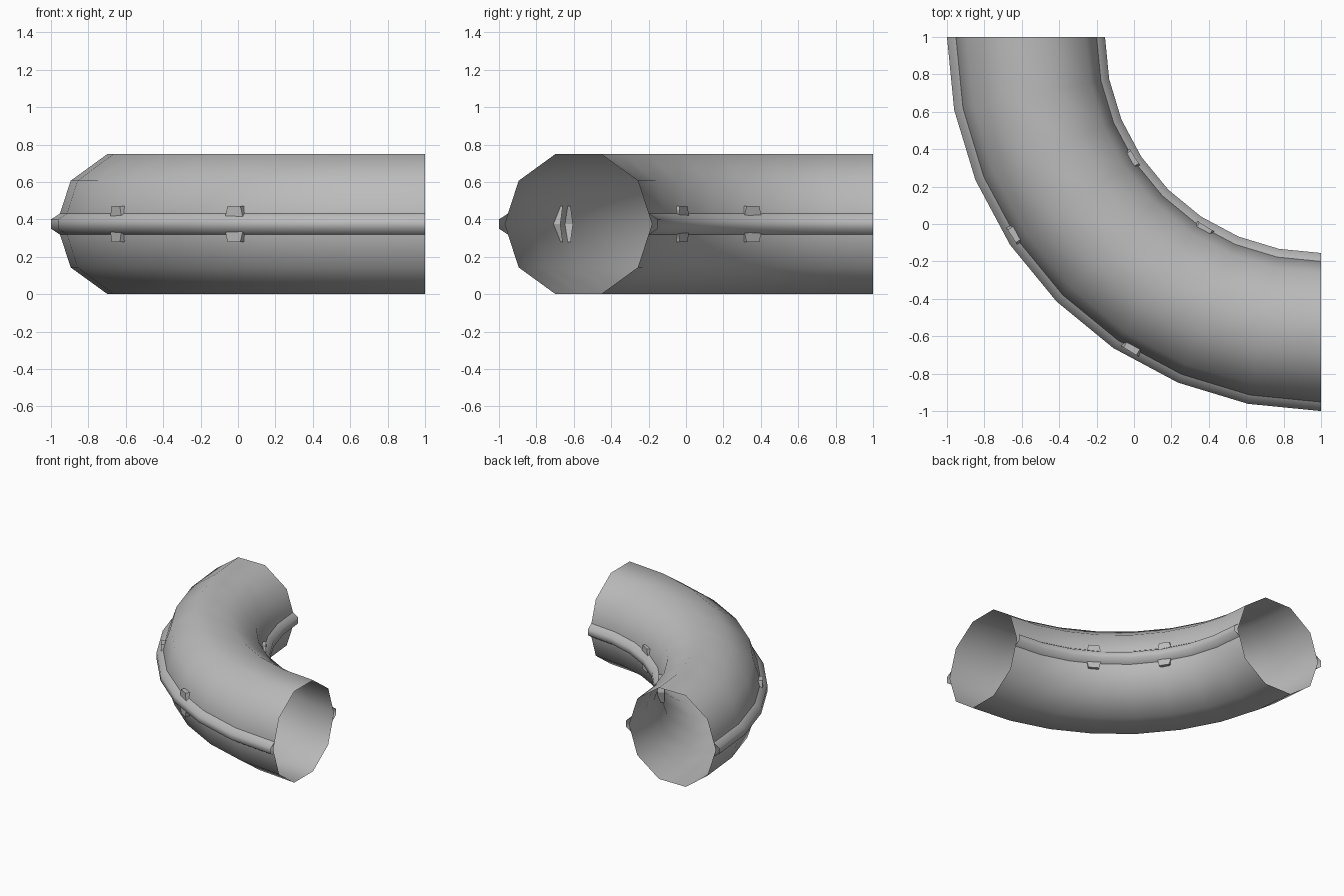
import bpy, bmesh
from math import sin, cos, pi, radians, atan2
from mathutils import Vector

cube = bpy.data.objects.get("Cube")
if cube:
    bpy.data.objects.remove(cube)

BEND = Vector((1, 1, 0))      # axis of the quarter bend
R, r = 1.576, 0.394           # bend radius, pipe radius
MID = r * sin(radians(72))    # pipe centre height
STEPS = 8

grey = bpy.data.materials.new("plain_grey")
grey.use_nodes = True
colour = (0.5, 0.5, 0.5, 1)
grey.diffuse_color = colour
grey.node_tree.nodes["Principled BSDF"].inputs["Base Color"].default_value = colour


def place(radius, angle, z, along=0):
    """Point at a radius and angle round the bend, shifted along the tangent."""
    out = Vector((-cos(angle), -sin(angle), 0))
    tangent = Vector((sin(angle), -cos(angle), 0))
    return BEND + out * radius + tangent * along + Vector((0, 0, MID + z))


def finish(name, bm, smooth, angle=None):
    """Turn faces away from the pipe centreline and make the object."""
    bm.normal_update()
    for f in bm.faces:
        c = f.calc_center_median()
        a = atan2(1 - c.y, 1 - c.x) if angle is None else angle
        if f.normal.dot(c - place(R, a, 0)) < 0:
            f.normal_flip()
        f.smooth = smooth
    mesh = bpy.data.meshes.new(name)
    bm.to_mesh(mesh)
    bm.free()
    mesh.materials.append(grey)
    bpy.context.collection.objects.link(bpy.data.objects.new(name, mesh))


def sweep(name, section, closed):
    """Sweep a (radius, height) section round the quarter bend."""
    bm = bmesh.new()
    rings = [[bm.verts.new(place(p, i * pi / 2 / STEPS, z)) for p, z in section]
             for i in range(STEPS + 1)]
    n = len(section)
    for a, b in zip(rings, rings[1:]):
        for j in range(n if closed else n - 1):
            k = (j + 1) % n
            bm.faces.new((a[j], a[k], b[k], b[j]))
    finish(name, bm, True)


def clip(name, face_radius, root_radius, angle):
    """Six-sided bracket plate, open at the back, set through the pipe wall."""
    outline = [(-0.065, 0), (-0.04, 0.097), (0.04, 0.097),
               (0.065, 0), (0.04, -0.097), (-0.04, -0.097)]
    bm = bmesh.new()
    front, back = [[bm.verts.new(place(rad, angle, z, t)) for t, z in outline]
                   for rad in (face_radius, root_radius)]
    bm.faces.new(front)
    for j in range(6):
        k = (j + 1) % 6
        bm.faces.new((front[j], front[k], back[k], back[j]))
    finish(name, bm, False, angle)


# Open ten-sided pipe
sweep("pipe_bend", [(R + r * cos(i * pi / 5), r * sin(i * pi / 5))
                    for i in range(10)], True)

# Rails and their clips on the outer and inner sides of the bend
for side, sign, edge in (("outer", 1, 2.0), ("inner", -1, 1.155)):
    root = R + sign * 0.376
    sweep(side + "_rail", [(root, 0.056), (edge, 0.025),
                           (edge, -0.025), (root, -0.056)], False)
    for i, degrees in enumerate((32.8, 58.7)):
        clip(f"{side}_clip_{i + 1}", R + sign * 0.391, R + sign * 0.341,
             radians(degrees))
